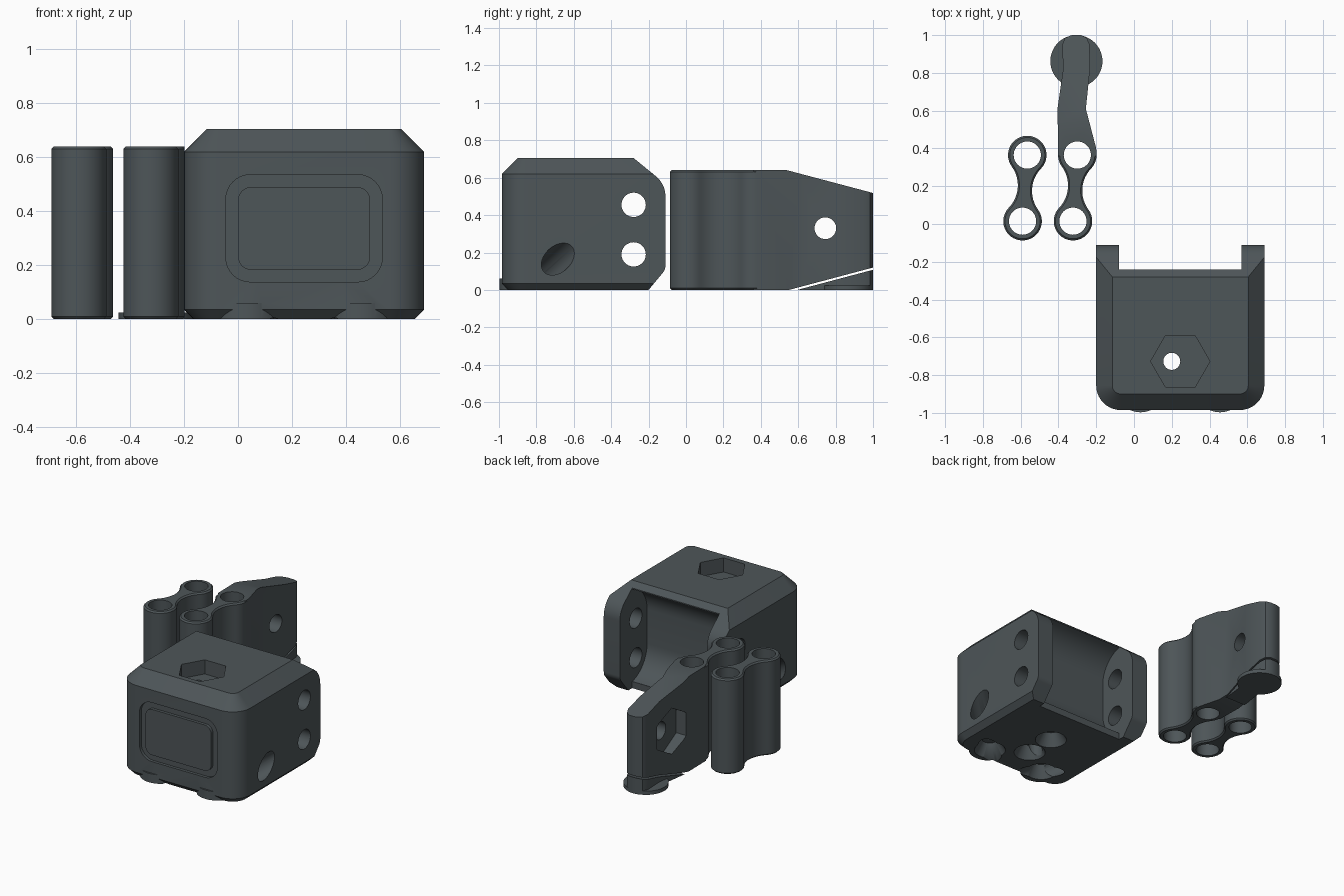
import bpy, bmesh
from math import pi, cos, sin, atan2, radians
from mathutils import Vector, Matrix

if "Cube" in bpy.data.objects:
    bpy.data.objects.remove(bpy.data.objects["Cube"])

slate = bpy.data.materials.new("dark slate")
slate.use_nodes = True
slate.diffuse_color = (0.076, 0.092, 0.099, 1)
slate.node_tree.nodes["Principled BSDF"].inputs["Base Color"].default_value = slate.diffuse_color


def finish(name, bm):
    bmesh.ops.recalc_face_normals(bm, faces=bm.faces)
    mesh = bpy.data.meshes.new(name)
    bm.to_mesh(mesh)
    bm.free()
    mesh.materials.append(slate)
    obj = bpy.data.objects.new(name, mesh)
    bpy.context.collection.objects.link(obj)
    return obj


def loft(name, rings):
    """Closed solid through equally long rings of points."""
    bm = bmesh.new()
    loops = [[bm.verts.new(p) for p in ring] for ring in rings]
    n = len(loops[0])
    for a, b in zip(loops, loops[1:]):
        for i in range(n):
            j = (i + 1) % n
            bm.faces.new((a[i], a[j], b[j], b[i]))
    bm.faces.new(loops[0])
    bm.faces.new(loops[-1])
    return finish(name, bm)


def prism(name, pts, lo, hi, axis, bevel=0):
    place = {"x": lambda a, b, h: (h, a, b),
             "y": lambda a, b, h: (a, h, b),
             "z": lambda a, b, h: (a, b, h)}[axis]
    obj = loft(name, [[place(a, b, h) for a, b in pts] for h in (lo, hi)])
    if bevel:
        bm = bmesh.new()
        bm.from_mesh(obj.data)
        rims = [e for e in bm.edges if abs(e.verts[0].co.z - e.verts[1].co.z) < 1e-5]
        bmesh.ops.bevel(bm, geom=rims, offset=bevel, segments=1, affect="EDGES")
        bm.to_mesh(obj.data)
        bm.free()
    return obj


def rod(name, start, end, r1, r2=None, sides=48):
    a, b = Vector(start), Vector(end)
    turn = (b - a).to_track_quat("Z", "Y").to_matrix().to_4x4()
    bm = bmesh.new()
    bmesh.ops.create_cone(bm, cap_ends=True, segments=sides, radius1=r1,
                          radius2=r1 if r2 is None else r2, depth=(b - a).length,
                          matrix=Matrix.Translation((a + b) / 2) @ turn)
    return finish(name, bm)


def combine(obj, other, op="DIFFERENCE"):
    mod = obj.modifiers.new("join", "BOOLEAN")
    mod.operation, mod.object, mod.solver = op, other, "EXACT"
    bpy.context.view_layer.update()
    graph = bpy.context.evaluated_depsgraph_get()
    mesh = bpy.data.meshes.new_from_object(obj.evaluated_get(graph))
    obj.modifiers.clear()
    obj.data = mesh
    bpy.data.objects.remove(other)


def arc(cx, cy, r, a0, a1, n):
    angles = [radians(a0 + (a1 - a0) * i / n) for i in range(n + 1)]
    return [(cx + r * cos(a), cy + r * sin(a)) for a in angles]


def rounded_rect(x0, x1, y0, y1, r):
    return (arc(x0 + r, y0 + r, r, 180, 270, 8) + arc(x1 - r, y0 + r, r, 270, 360, 8)
            + arc(x1 - r, y1 - r, r, 0, 90, 8) + arc(x0 + r, y1 - r, r, 90, 180, 8))


def hexagon(cx, cy, r, turn):
    return arc(cx, cy, r, turn, turn + 300, 5)


# Palm block: rounded front corners, chamfered top and bottom
MID = 0.245
HALF = 0.445
FRONT = -0.985


def palm_ring(z, inset):
    x0, x1, y, r = MID - HALF + inset, MID + HALF - inset, FRONT + inset, 0.13 - inset
    pts = (arc(x0 + r, y + r, r, 180, 270, 10) + arc(x1 - r, y + r, r, 270, 360, 10)
           + [(x1, -0.05), (x0, -0.05)])
    return [(a, b, z) for a, b in pts]


palm = loft("palm_block", [palm_ring(0, 0.035), palm_ring(0.035, 0),
                           palm_ring(0.62, 0), palm_ring(0.705, 0.085)])
side = ([(-1.2, -0.1), (-0.2, -0.1), (-0.2, 0)] + arc(-0.17, 0.13, 0.06, -40, 0, 6)
        + arc(-0.25, 0.5, 0.14, 0, 50, 10) + [(-0.28, 0.705), (-0.28, 0.8), (-1.2, 0.8)])
combine(palm, prism("palm_side", side, -0.5, 1, "x"), "INTERSECT")

# Rounded foot pads under the palm
pads = [(MID - 0.21, -0.865), (MID + 0.21, -0.865), (MID, -0.52)]
for x, y in pads:
    combine(palm, rod("pad", (x, y, 0), (x, y, 0.06), 0.132), "UNION")

# Hinge recess between the two ears, with its pin holes
recess = ([(-0.24, -0.1), (-0.24, 0.045)] + arc(-0.2, 0.24, 0.2, 258, 180, 10)
          + arc(-0.2, 0.47, 0.2, 180, 102, 10) + [(-0.24, 0.8), (0.1, 0.8), (0.1, -0.1)])
combine(palm, prism("recess", recess, MID - 0.325, MID + 0.325, "x"))
for z in (0.19, 0.455):
    combine(palm, rod("pin_hole", (-0.5, -0.28, z), (1, -0.28, z), 0.065))

# Hexagonal pocket and screw hole in the top
combine(palm, prism("pocket", hexagon(MID, -0.727, 0.157, 0), 0.61, 0.8, "z"))
combine(palm, rod("screw_hole", (0.2, -0.727, -0.1), (0.2, -0.727, 0.8), 0.045))

# Countersinks underneath and the slanted cord holes to each side
for x, y in pads + [(MID, -0.727)]:
    combine(palm, rod("countersink", (x, y, -0.02), (x, y, 0.08), 0.11, 0.05))
for s in (-1, 1):
    start, step = Vector((MID + s * 0.21, -0.865, 0)), Vector((s * 0.235, 0.18, 0.165))
    combine(palm, rod("cord_hole", start - step * 0.4, start + step * 1.5, 0.07))

# Grooved frame on the front
groove = prism("groove", rounded_rect(-0.045, 0.535, 0.138, 0.535, 0.09), -1.1, FRONT + 0.02, "y")
combine(groove, prism("plate", rounded_rect(0, 0.49, 0.182, 0.49, 0.05), -1.2, -0.9, "y"))
combine(palm, groove)


# Two-barrel hinge links
def link_outline(p, q, r=0.102, waist=0.038):
    a, b = Vector(p), Vector(q)
    h = (b - a).length / 2
    rc = (h * h + waist * waist - r * r) / (2 * (r - waist))
    t = atan2(waist + rc, h) * 180 / pi
    pts = (arc(-h, 0, r, t, 360 - t, 32) + arc(0, -waist - rc, rc, 180 - t, t, 12)[1:-1]
           + arc(h, 0, r, t - 180, 180 - t, 32) + arc(0, waist + rc, rc, -t, t - 180, 12)[1:-1])
    along, mid = (b - a).normalized(), (a + b) / 2
    across = Vector((-along.y, along.x))
    return [tuple(mid + along * u + across * v) for u, v in pts]


def link(name, p, q):
    return prism(name, link_outline(p, q), 0, 0.64, "z", bevel=0.009)


def bore(obj, *centres):
    for x, y in centres:
        combine(obj, rod("bore", (x, y, -0.1), (x, y, 0.8), 0.072))


near, far = (-0.59, 0.015), (-0.565, 0.365)
middle_link = link("middle_link", near, far)
bore(middle_link, near, far)

# Finger tip: a link with a bent, sloping arm
near, far = (-0.323, 0.015), (-0.30, 0.365)
tip = link("finger_tip", near, far)
outline = [(-0.401, 0.36), (-0.405, 0.61), (-0.375, 0.82), (-0.38, 0.95), (-0.365, 0.985),
           (-0.33, 1), (-0.28, 1), (-0.25, 0.985), (-0.235, 0.95), (-0.233, 0.82),
           (-0.255, 0.61), (-0.2, 0.40), (-0.199, 0.36)]
arm = prism("arm", outline, -0.1, 0.8, "z")
arm_side = [(0.2, 0), (0.55, 0), (1.05, 0.133), (1.05, 0.505), (0.54, 0.64), (0.2, 0.64)]
combine(arm, prism("arm_side", arm_side, -0.6, 0, "x"), "INTERSECT")
combine(tip, arm, "UNION")
bore(tip, near, far)
combine(tip, rod("screw_hole", (-0.6, 0.745, 0.33), (0, 0.745, 0.33), 0.058))
combine(tip, prism("nut_pocket", hexagon(0.71, 0.33, 0.155, 30), -0.6, -0.33, "x"))

# Support wedge and round foot below the finger tip
wedge = prism("support_wedge", outline, -0.1, 0.8, "z")
wedge_side = [(0.595, 0), (1.05, 0), (1.05, 0.121)]
combine(wedge, prism("wedge_side", wedge_side, -0.6, 0, "x"), "INTERSECT")
rod("support_foot", (-0.305, 0.862, 0), (-0.305, 0.862, 0.025), 0.138)

# Smooth the round walls, keep the edges crisp
bpy.ops.object.select_all(action="DESELECT")
for obj in bpy.context.collection.objects:
    if obj.type == "MESH":
        obj.select_set(True)
        bpy.context.view_layer.objects.active = obj
bpy.ops.object.shade_smooth_by_angle(angle=radians(30))
